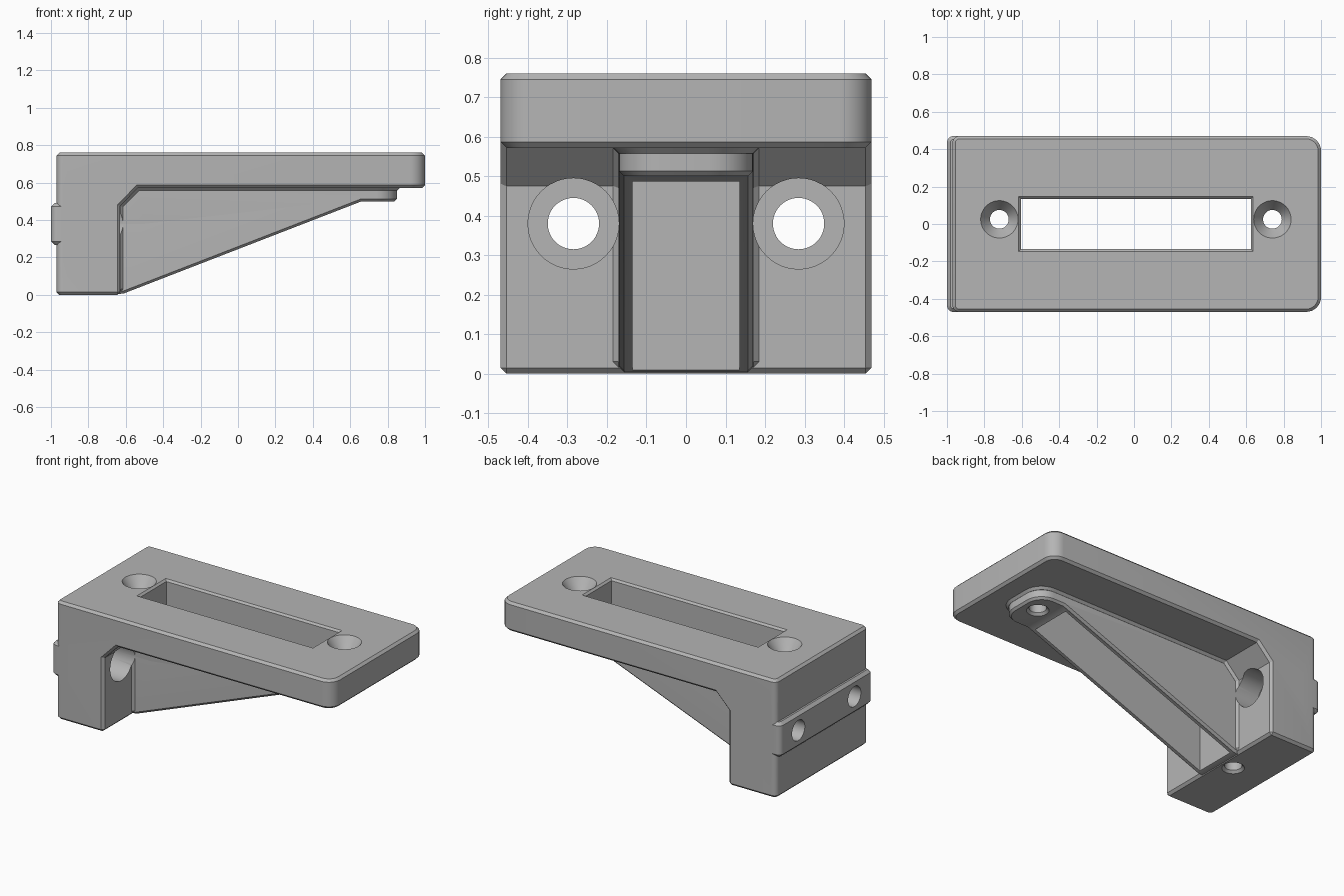
import bpy, bmesh, math
from mathutils import Matrix, Vector

if "Cube" in bpy.data.objects:
    bpy.data.objects.remove(bpy.data.objects["Cube"], do_unlink=True)

grey = bpy.data.materials.new("light grey")
grey.use_nodes = True
grey.diffuse_color = (0.46, 0.46, 0.46, 1)
grey.node_tree.nodes["Principled BSDF"].inputs["Base Color"].default_value = (0.46, 0.46, 0.46, 1)


def to_object(bm, name):
    bmesh.ops.recalc_face_normals(bm, faces=bm.faces)
    mesh = bpy.data.meshes.new(name)
    bm.to_mesh(mesh)
    bm.free()
    ob = bpy.data.objects.new(name, mesh)
    mesh.materials.append(grey)
    bpy.context.collection.objects.link(ob)
    return ob


def prism(name, profile, half_width, rounds=(), chamfer=0.0):
    """Extrude an (x, z) profile along y, round upright edges at given x, chamfer the rest."""
    bm = bmesh.new()
    face = bm.faces.new([bm.verts.new((x, -half_width, z)) for x, z in profile])
    ext = bmesh.ops.extrude_face_region(bm, geom=[face])
    moved = [v for v in ext["geom"] if isinstance(v, bmesh.types.BMVert)]
    bmesh.ops.translate(bm, verts=moved, vec=(0, 2 * half_width, 0))
    bmesh.ops.recalc_face_normals(bm, faces=bm.faces)
    for x, radius in rounds:
        upright = [e for e in bm.edges
                   if all(abs(v.co.x - x) < 1e-4 for v in e.verts)
                   and abs(e.verts[0].co.y - e.verts[1].co.y) < 1e-4]
        bmesh.ops.bevel(bm, geom=upright, offset=radius, segments=8, profile=0.5, affect="EDGES")
    if chamfer:
        bmesh.ops.recalc_face_normals(bm, faces=bm.faces)
        sharp = [e for e in bm.edges if e.calc_face_angle_signed(0) > 0.7]
        bmesh.ops.bevel(bm, geom=sharp, offset=chamfer, segments=1, affect="EDGES")
    return to_object(bm, name)


def lathe(name, profile, origin, axis):
    """Solid of revolution from (distance along axis, radius) pairs."""
    bm = bmesh.new()
    n = 48
    rings = [[bm.verts.new((r * math.cos(math.tau * i / n), r * math.sin(math.tau * i / n), d))
              for i in range(n)] for d, r in profile]
    for a, b in zip(rings, rings[1:]):
        for i in range(n):
            j = (i + 1) % n
            bm.faces.new((a[i], a[j], b[j], b[i]))
    bm.faces.new(rings[0])
    bm.faces.new(rings[-1])
    turn = Vector((0, 0, 1)).rotation_difference(Vector(axis)).to_matrix().to_4x4()
    bm.transform(Matrix.Translation(origin) @ turn)
    return to_object(bm, name)


def combine(target, other, operation):
    mod = target.modifiers.new(operation.title(), "BOOLEAN")
    mod.operation = operation
    mod.solver = "EXACT"
    mod.object = other
    bpy.context.view_layer.objects.active = target
    bpy.ops.object.modifier_apply(modifier=mod.name)
    bpy.data.objects.remove(other, do_unlink=True)


# Top plate and upright mounting block in one L-shaped profile
bracket = prism("bracket", [(-0.97, 0), (-0.63, 0), (-0.63, 0.475), (-0.535, 0.572),
                            (1, 0.572), (1, 0.76), (-0.97, 0.76)],
                0.47, rounds=[(1, 0.08), (-0.97, 0.035)], chamfer=0.015)

# Locating tongue across the back of the block
tongue = prism("tongue", [(-1, 0.268), (-0.85, 0.268), (-0.85, 0.49), (-1, 0.49)],
               0.47, rounds=[(-1, 0.035)], chamfer=0.018)

# Sloping rib with rounded screw boss, and the chamfered collar where it meets the bracket
rib = prism("rib", [(-0.66, 0.002), (-0.61, 0.008), (0.66, 0.5), (0.85, 0.5),
                    (0.85, 0.6), (-0.66, 0.6)],
            0.17, rounds=[(0.85, 0.11)], chamfer=0.013)
collar = prism("collar", [(-0.68, 0.016), (-0.615, 0.016), (-0.615, 0.47), (-0.53, 0.557),
                          (0.865, 0.557), (0.865, 0.62), (-0.68, 0.62)],
               0.185, rounds=[(0.865, 0.12)], chamfer=0.0145)
for part in (tongue, rib, collar):
    combine(bracket, part, "UNION")

# Long slot through the plate and rib, with a chamfered rim
slot = prism("slot_cutter", [(-0.605, -0.1), (0.625, -0.1), (0.625, 0.9), (-0.605, 0.9)], 0.135)
bm = bmesh.new()
low = [bm.verts.new((x, y, 0.748)) for x, y in
       ((-0.605, -0.135), (0.625, -0.135), (0.625, 0.135), (-0.605, 0.135))]
high = [bm.verts.new((v.co.x + math.copysign(0.024, v.co.x),
                      v.co.y + math.copysign(0.024, v.co.y), 0.772)) for v in low]
bm.faces.new(low)
bm.faces.new(high)
for i in range(4):
    bm.faces.new((low[i], low[i - 1], high[i - 1], high[i]))
cutters = [slot, to_object(bm, "slot_rim_cutter")]

# Upright countersunk screw holes
for x, bottom in ((-0.72, 0.0), (0.74, 0.5)):
    cutters.append(lathe("screw_cutter", [(bottom - 0.02, 0.085), (bottom + 0.015, 0.05),
                                          (0.69, 0.05), (0.70, 0.058), (0.76, 0.1), (0.8, 0.128)],
                         (x, 0.025, 0), (0, 0, 1)))

# Counterbored mounting holes through the block
for side in (-1, 1):
    cutters.append(lathe("mounting_hole_cutter", [(-1.1, 0.065), (-0.78, 0.065),
                                                  (-0.78, 0.115), (-0.5, 0.115)],
                         (0, side * 0.285, 0.38), (1, 0, 0)))
for cutter in cutters:
    combine(bracket, cutter, "DIFFERENCE")

# Smooth rounded faces, crisp chamfers
bpy.ops.object.select_all(action="DESELECT")
bracket.select_set(True)
bpy.context.view_layer.objects.active = bracket
bpy.ops.object.shade_smooth_by_angle(angle=math.radians(30))
